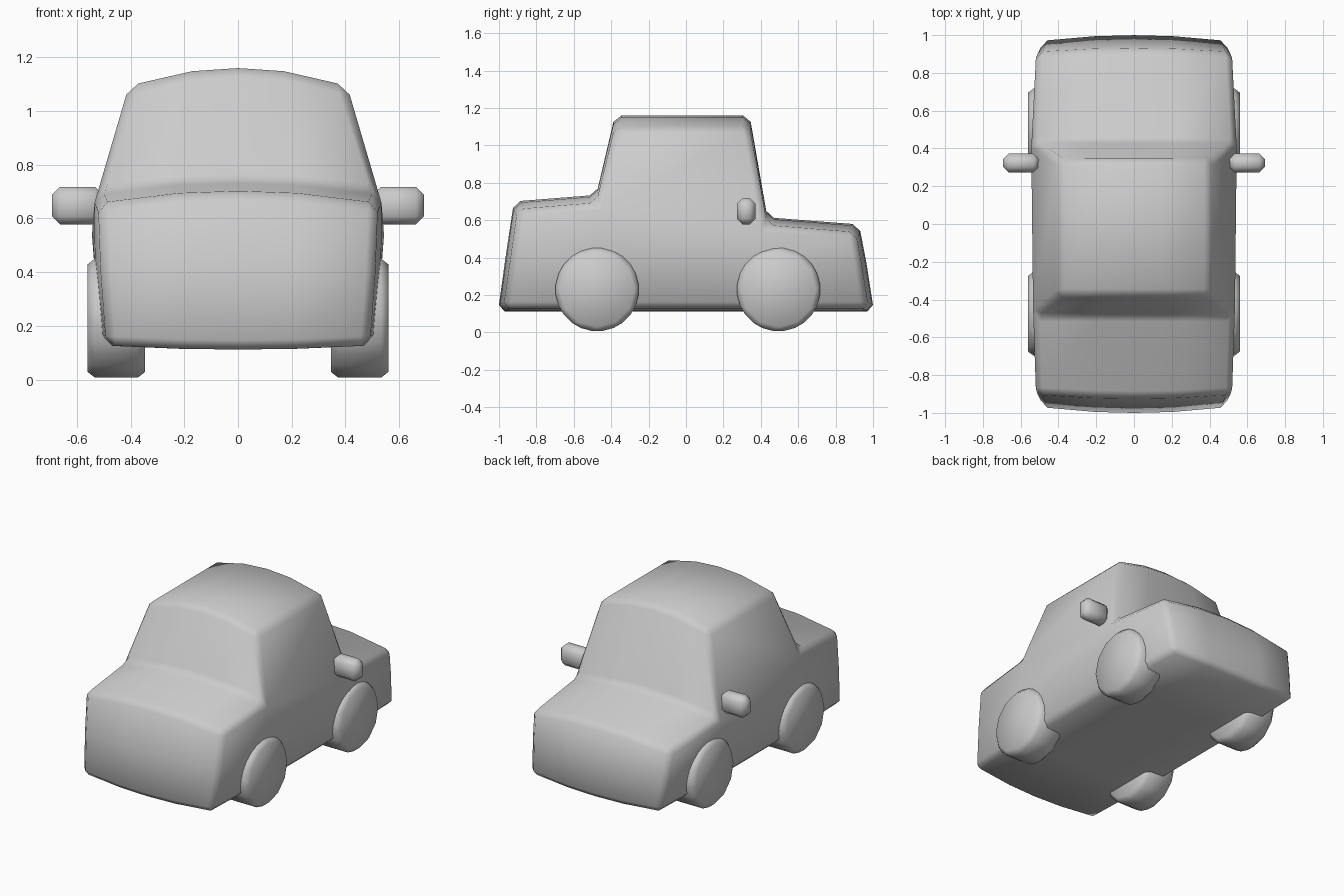
import bpy, bmesh, math

default = bpy.data.objects.get("Cube")
if default:
    bpy.data.objects.remove(default, do_unlink=True)

# One plain grey for the whole car
grey = bpy.data.materials.new("plain_grey")
grey.use_nodes = True
colour = (0.6, 0.6, 0.6, 1)
grey.diffuse_color = colour
grey.node_tree.nodes["Principled BSDF"].inputs["Base Color"].default_value = colour


def finish(name, bm, width):
    """Turn a bmesh into a smooth shaded object with chamfered edges."""
    bmesh.ops.recalc_face_normals(bm, faces=bm.faces)
    mesh = bpy.data.meshes.new(name)
    bm.to_mesh(mesh)
    bm.free()
    mesh.materials.append(grey)
    mesh.shade_smooth()
    obj = bpy.data.objects.new(name, mesh)
    bpy.context.collection.objects.link(obj)
    bevel = obj.modifiers.new("chamfer", "BEVEL")
    bevel.width = width
    bevel.segments = 1
    bevel.limit_method = "ANGLE"
    bevel.angle_limit = math.radians(25)
    return obj


# Body outline: name -> (y, centre z, half width, crown drop, end bow)
outline = {
    "front_low": (-1.005, 0.112, 0.49, -0.015, 0.03),
    "front_mid": (-0.965, 0.40, 0.51, 0, 0.03),
    "front_top": (-0.92, 0.70, 0.52, 0.045, 0.02),
    "screen_base": (-0.48, 0.735, 0.535, 0.045, 0),
    "roof_front": (-0.38, 1.16, 0.405, 0.065, 0),
    "roof_back": (0.34, 1.16, 0.405, 0.065, 0),
    "rear_base": (0.435, 0.615, 0.545, 0.045, 0),
    "back_top": (0.925, 0.577, 0.52, 0.045, -0.02),
    "back_mid": (0.965, 0.37, 0.51, 0, -0.03),
    "back_low": (1.005, 0.112, 0.49, -0.015, -0.03),
    "floor_back": (0.435, 0.112, 0.508, -0.015, 0),
    "floor_front": (-0.48, 0.112, 0.508, -0.015, 0),
}
across = (-1, -0.42, 0, 0.42, 1)
bm = bmesh.new()
rows = {}
for key, (y, z, half, crown, bow) in outline.items():
    rows[key] = [bm.verts.new((u * half, y + bow * u * u, z - crown * u * u)) for u in across]

# Skin running around the outline
loop = list(rows.values())
for a, b in zip(loop, loop[1:] + loop[:1]):
    for i in range(len(across) - 1):
        bm.faces.new((a[i], a[i + 1], b[i + 1], b[i]))

# Flanks with a bulging waist, and the cabin sides
for side in (0, -1):
    v = {key: row[side] for key, row in rows.items()}
    sign = -1 if side == 0 else 1
    v["waist_front"] = bm.verts.new((sign * 0.533, -0.48, 0.42))
    v["waist_back"] = bm.verts.new((sign * 0.533, 0.435, 0.40))
    columns = (
        ("front_low", "front_mid", "front_top"),
        ("floor_front", "waist_front", "screen_base"),
        ("floor_back", "waist_back", "rear_base"),
        ("back_low", "back_mid", "back_top"),
    )
    for a, b in zip(columns, columns[1:]):
        for i in range(2):
            bm.faces.new([v[k] for k in (a[i], b[i], b[i + 1], a[i + 1])])
    bm.faces.new([v[k] for k in ("screen_base", "rear_base", "roof_back", "roof_front")])
finish("car_body", bm, 0.035)


def wheel(name, x, y):
    bm = bmesh.new()
    bmesh.ops.create_cone(bm, cap_ends=True, segments=12, radius1=0.229, radius2=0.229, depth=0.215)
    for v in bm.verts:
        v.co = (x + v.co.z, y + v.co.x, 0.229 + v.co.y)
    finish(name, bm, 0.028)


def mirror(name, x):
    bm = bmesh.new()
    bmesh.ops.create_cube(bm, size=1)
    for v in bm.verts:
        v.co = (x + v.co.x * 0.19, 0.322 + v.co.y * 0.1, 0.648 + v.co.z * 0.14)
    finish(name, bm, 0.03)


for label, sign in (("left", 1), ("right", -1)):
    wheel("front_" + label + "_wheel", sign * 0.453, -0.475)
    wheel("back_" + label + "_wheel", sign * 0.453, 0.495)
    mirror(label + "_mirror", sign * 0.598)
